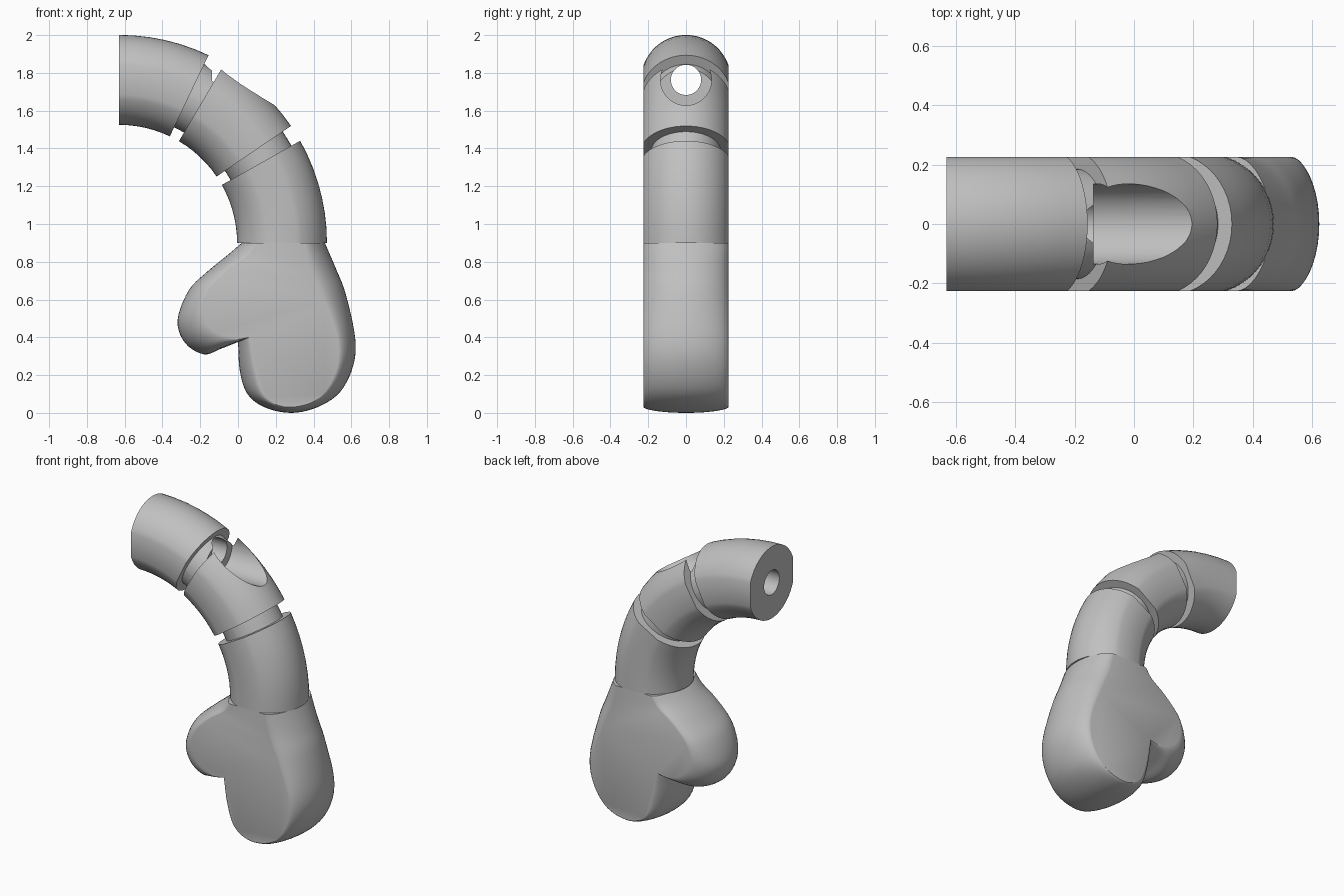
import bpy, bmesh, math
from mathutils import Vector

cube = bpy.data.objects.get("Cube")
if cube:
    bpy.data.objects.remove(cube, do_unlink=True)

grey = bpy.data.materials.new("plain grey")
grey.use_nodes = True
colour = (0.53, 0.53, 0.53, 1)
grey.diffuse_color = colour
grey.node_tree.nodes["Principled BSDF"].inputs["Base Color"].default_value = colour

HALF = 0.225                  # half thickness between the flat sides
BEND = Vector((-0.63, 0.9))   # centre of the arm's bend, in x and z
BEND_RADIUS = 0.863
TUBE = 0.238
NECK = 0.185
HOLE_Z = 1.763


def loft(name, rings):
    """Skin a row of equal closed rings and cap both ends."""
    bm = bmesh.new()
    loops = [[bm.verts.new(p) for p in ring] for ring in rings]
    count = len(loops[0])
    for a, b in zip(loops, loops[1:]):
        for i in range(count):
            j = (i + 1) % count
            bm.faces.new((a[i], a[j], b[j], b[i]))
    bm.faces.new(loops[0])
    bm.faces.new(loops[-1])
    bmesh.ops.recalc_face_normals(bm, faces=bm.faces)
    mesh = bpy.data.meshes.new(name)
    bm.to_mesh(mesh)
    bm.free()
    mesh.materials.append(grey)
    obj = bpy.data.objects.new(name, mesh)
    bpy.context.collection.objects.link(obj)
    return obj


def bent_tube(name, start, end, radius):
    """Sweep a round section, flattened at both sides, around the bend."""
    limit = math.asin(min(1, HALF / radius)) * 0.9999
    steps = 20
    arc = [limit * (2 * i / steps - 1) for i in range(steps + 1)]
    section = [(radius * math.cos(t), radius * math.sin(t)) for t in arc]
    section += [(-r, y) for r, y in reversed(section)]
    rings = []
    spans = max(2, round(abs(end - start) / 4))
    for k in range(spans + 1):
        a = math.radians(start + (end - start) * k / spans)
        rings.append([(BEND.x + (BEND_RADIUS + r) * math.cos(a), y,
                       BEND.y + (BEND_RADIUS + r) * math.sin(a))
                      for r, y in section])
    return loft(name, rings)


def bore_tool(name, radius, start, end):
    """Cylinder along x used to drill the arm."""
    bpy.ops.mesh.primitive_cylinder_add(
        vertices=64, radius=radius, depth=end - start,
        location=((start + end) / 2, 0, HOLE_Z), rotation=(0, math.pi / 2, 0))
    tool = bpy.context.object
    tool.name = name
    tool.hide_render = True
    tool.data.materials.append(grey)
    return tool


def select(obj):
    bpy.ops.object.select_all(action='DESELECT')
    obj.select_set(True)
    bpy.context.view_layer.objects.active = obj


def smooth_path(points, steps=5):
    """Catmull-Rom curve through the points."""
    pts = [Vector(p) for p in points]
    pts = [2 * pts[0] - pts[1]] + pts + [2 * pts[-1] - pts[-2]]
    out = []
    for a, b, c, d in zip(pts, pts[1:], pts[2:], pts[3:]):
        for k in range(steps):
            t = k / steps
            out.append(0.5 * (2 * b + (c - a) * t
                              + (2 * a - 5 * b + 4 * c - d) * t * t
                              + (3 * b - a - 3 * c + d) * t ** 3))
    return out + [pts[-2]]


# Arm segments and the narrower necks that join them
upper = bent_tube("upper_segment", 90, 64.5, TUBE)
upper_neck = bent_tube("upper_neck", 64.5, 59.5, NECK)
middle = bent_tube("middle_segment", 59.5, 34.2, TUBE)
lower_neck = bent_tube("lower_neck", 34.2, 29.4, NECK)
lower = bent_tube("lower_segment", 29.4, 0, TUBE)

# Straight through hole and its wider counterbore
tools = [bore_tool("hole_cutter", 0.08, -0.8, 0.1),
         bore_tool("counterbore_cutter", 0.135, -0.137, 0.6)]
for part in (upper, upper_neck, middle):
    for tool in tools:
        if part is upper and tool is tools[1]:
            continue
        mod = part.modifiers.new("bore", 'BOOLEAN')
        mod.operation = 'DIFFERENCE'
        mod.solver = 'EXACT'
        mod.object = tool
        select(part)
        bpy.ops.object.modifier_apply(modifier=mod.name)
for tool in tools:
    bpy.data.objects.remove(tool, do_unlink=True)

# Mitten outline in hundredths: middle x, z then flat side x, z
thumb = [(2, 90, 10, 90), (-5, 84, 6, 84), (-16, 75, -4, 77), (-26, 65, -15, 66),
         (-32, 49, -18, 56), (-28, 37, -16, 47), (-18, 31, -9, 41),
         (-9, 34, -1, 39), (0, 37.5, 6, 40)]
palm = [(0, 37.5, 6, 40), (1, 22, 9, 24), (5, 10, 13, 11), (14, 3, 19, 5),
        (28, 0, 28, 3), (42, 3, 40, 6), (54, 11, 48, 14), (61, 25, 53, 27),
        (62, 40, 52, 42), (57, 63, 44, 63), (52, 76, 38, 77), (46, 90, 35, 90)]
outline = smooth_path(thumb)[:-1] + smooth_path(palm)
rings = []
layers = 20
for k in range(layers + 1):
    u = -math.cos(math.pi * k / layers)
    bulge = max(0, 1 - u * u) ** 0.6
    rings.append([((p[2] + (p[0] - p[2]) * bulge) / 100, u * HALF,
                   (p[3] + (p[1] - p[3]) * bulge) / 100) for p in outline])
mitten = loft("mitten_hand", rings)

for part in (upper, upper_neck, middle, lower_neck, lower, mitten):
    select(part)
    bpy.ops.object.shade_smooth_by_angle(angle=math.radians(30))
